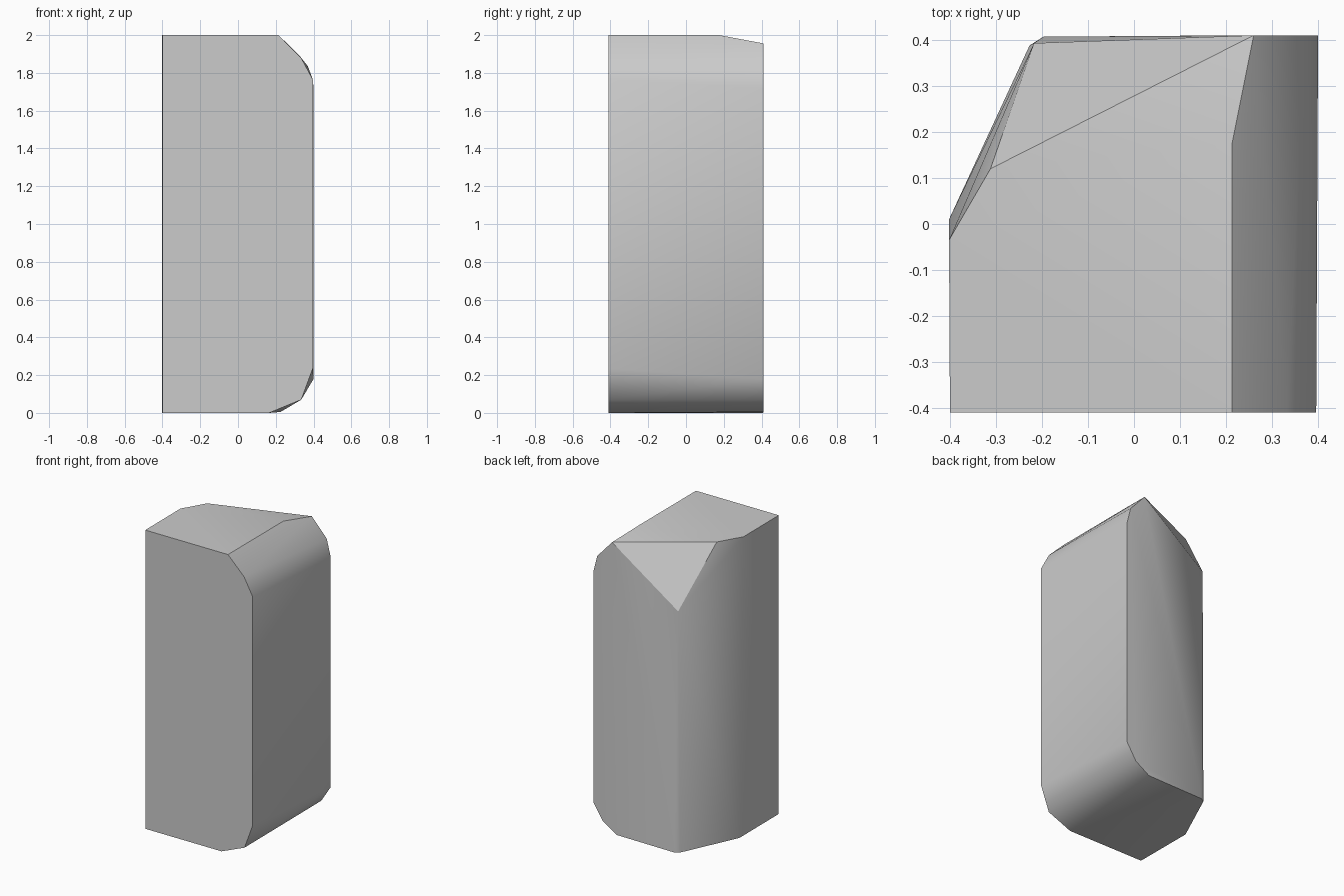
import bpy
import bmesh
import math

if "Cube" in bpy.data.objects:
    bpy.data.objects.remove(bpy.data.objects["Cube"], do_unlink=True)

grey = bpy.data.materials.new("stone_grey")
grey.use_nodes = True
COLOUR = (0.6, 0.6, 0.6, 1.0)
grey.diffuse_color = COLOUR
grey.node_tree.nodes["Principled BSDF"].inputs["Base Color"].default_value = COLOUR

FRONT, BACK = -0.41, 0.41

# Front face outline (x, z), with a worn right side
front = [(-0.4, 0), (0.165, 0), (0.335, 0.07), (0.396, 0.235),
         (0.396, 1.765), (0.333, 1.882), (0.213, 2), (-0.4, 2)]
# Worn right side at the back (x, z)
back = [(0.225, 0.005), (0.33, 0.07), (0.4, 0.18),
        (0.4, 1.72), (0.37, 1.835), (0.26, 1.956)]
# Broken back left corner and the sloping edge of the top
corner = [(-0.402, 0.01, 0), (-0.227, 0.388, 0), (-0.197, 0.407, 0),
          (-0.217, 0.393, 1.614), (-0.312, 0.12, 2),
          (-0.402, -0.035, 2), (0.213, 0.175, 2)]

points = [(x, FRONT, z) for x, z in front]
points += [(x, BACK, z) for x, z in back]
points += corner

# Wrap the outlines in one faceted block
bm = bmesh.new()
for p in points:
    bm.verts.new(p)
bmesh.ops.convex_hull(bm, input=bm.verts[:])
bmesh.ops.dissolve_limit(bm, angle_limit=math.radians(0.5),
                         verts=bm.verts[:], edges=bm.edges[:])
bmesh.ops.recalc_face_normals(bm, faces=bm.faces[:])
mesh = bpy.data.meshes.new("stone_block")
bm.to_mesh(mesh)
bm.free()
mesh.materials.append(grey)

block = bpy.data.objects.new("stone_block", mesh)
bpy.context.collection.objects.link(block)
bpy.ops.object.select_all(action='DESELECT')
block.select_set(True)
bpy.context.view_layer.objects.active = block
bpy.ops.object.shade_smooth_by_angle(angle=math.radians(35))
